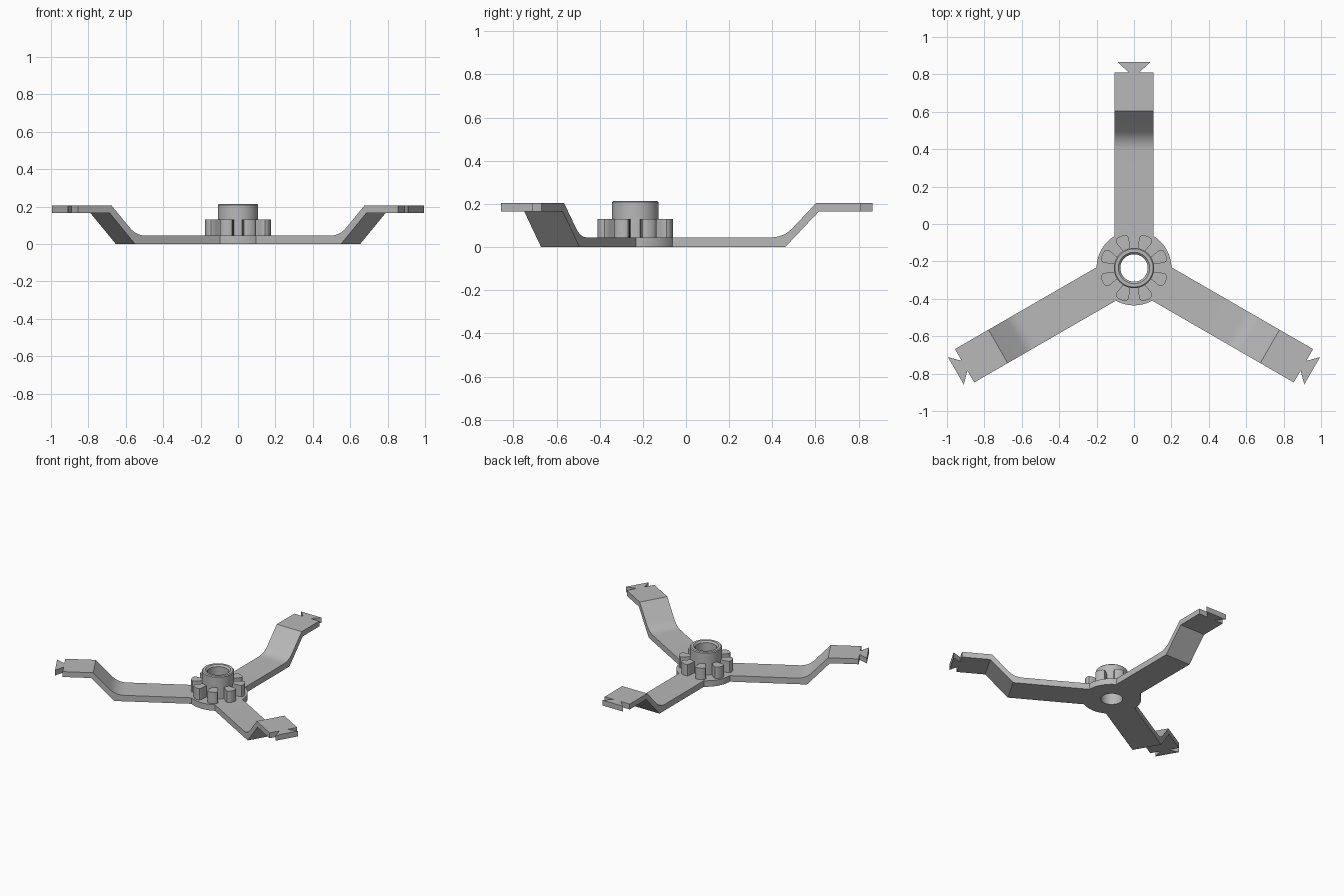
import bpy, bmesh, math
from mathutils import Matrix, Vector

cube = bpy.data.objects.get("Cube")
if cube:
    bpy.data.objects.remove(cube, do_unlink=True)

grey = bpy.data.materials.new("plain_grey")
grey.use_nodes = True
color = (0.48, 0.48, 0.48, 1)
grey.diffuse_color = color
grey.node_tree.nodes["Principled BSDF"].inputs["Base Color"].default_value = color

CENTER = Matrix.Translation((0, -0.235, 0))
PLATE = 0.045       # thickness of hub plate and flat arm
HALF = 0.103        # half width of an arm


def finish(bm, name, matrix):
    bmesh.ops.recalc_face_normals(bm, faces=bm.faces)
    mesh = bpy.data.meshes.new(name)
    bm.to_mesh(mesh)
    bm.free()
    mesh.materials.append(grey)
    obj = bpy.data.objects.new(name, mesh)
    bpy.context.collection.objects.link(obj)
    obj.matrix_world = matrix
    bpy.ops.object.select_all(action="DESELECT")
    obj.select_set(True)
    bpy.context.view_layer.objects.active = obj
    bpy.ops.object.shade_smooth_by_angle(angle=math.radians(30))
    return obj


def extrude(points, direction, name, matrix):
    """Prism from a closed outline."""
    bm = bmesh.new()
    face = bm.faces.new([bm.verts.new(p) for p in points])
    result = bmesh.ops.extrude_face_region(bm, geom=[face], use_keep_orig=True)
    verts = [g for g in result["geom"] if isinstance(g, bmesh.types.BMVert)]
    bmesh.ops.translate(bm, verts=verts, vec=direction)
    return finish(bm, name, matrix)


def lathe(profile, steps, name, matrix):
    """Ring from a closed (radius, height) profile."""
    bm = bmesh.new()
    rings = []
    for i in range(steps):
        turn = Matrix.Rotation(math.tau * i / steps, 3, "Z")
        rings.append([bm.verts.new(turn @ Vector((r, 0, z))) for r, z in profile])
    n = len(profile)
    for i in range(steps):
        a, b = rings[i], rings[(i + 1) % steps]
        for j in range(n):
            k = (j + 1) % n
            bm.faces.new((a[j], b[j], b[k], a[k]))
    return finish(bm, name, matrix)


# Hub plate and bored sleeve
lathe([(0.073, 0), (0.2, 0), (0.2, PLATE), (0.108, PLATE), (0.108, 0.208),
       (0.102, 0.214), (0.084, 0.214), (0.073, 0.203)],
      72, "hub_and_sleeve", CENTER)

# Gear teeth around the sleeve
side = [(0.09, 0.018), (0.115, 0.022), (0.14, 0.031), (0.158, 0.036),
        (0.17, 0.035), (0.179, 0.027), (0.184, 0.014)]
outline = side + [(r, -w) for r, w in reversed(side)]
for i in range(8):
    turn = Matrix.Rotation(math.radians(22.5 + 45 * i), 4, "Z")
    extrude([(r, w, PLATE - 0.005) for r, w in outline], (0, 0, 0.09),
            f"gear_tooth_{i + 1}", CENTER @ turn)

# Arm side profile, with a rounded inner bend on the top
bend, crest = Vector((0.688, PLATE)), Vector((0.839, 0.205))
start = bend - Vector((0.06, 0))
end = bend + (crest - bend).normalized() * 0.06
fillet = []
for i in range(9):
    t = i / 8
    fillet.append(start * (1 - t) ** 2 + bend * 2 * t * (1 - t) + end * t * t)
arm_profile = [(0.172, 0), (0.695, 0), (0.851, 0.165), (1.046, 0.165),
               (1.046, 0.205), crest] + fillet[::-1] + [(0.172, PLATE)]

# Dovetail plan at the arm tip
dovetail = [(1.046, 0.03), (1.1, 0.085), (1.1, -0.085), (1.046, -0.03)]

for name, angle in (("back", 90), ("left", -30), ("right", 210)):
    place = CENTER @ Matrix.Rotation(math.radians(angle), 4, "Z")
    extrude([(r, -HALF, z) for r, z in arm_profile], (0, 2 * HALF, 0),
            name + "_arm", place)
    extrude([(r, w, 0.165) for r, w in dovetail], (0, 0, 0.04),
            name + "_dovetail", place)
